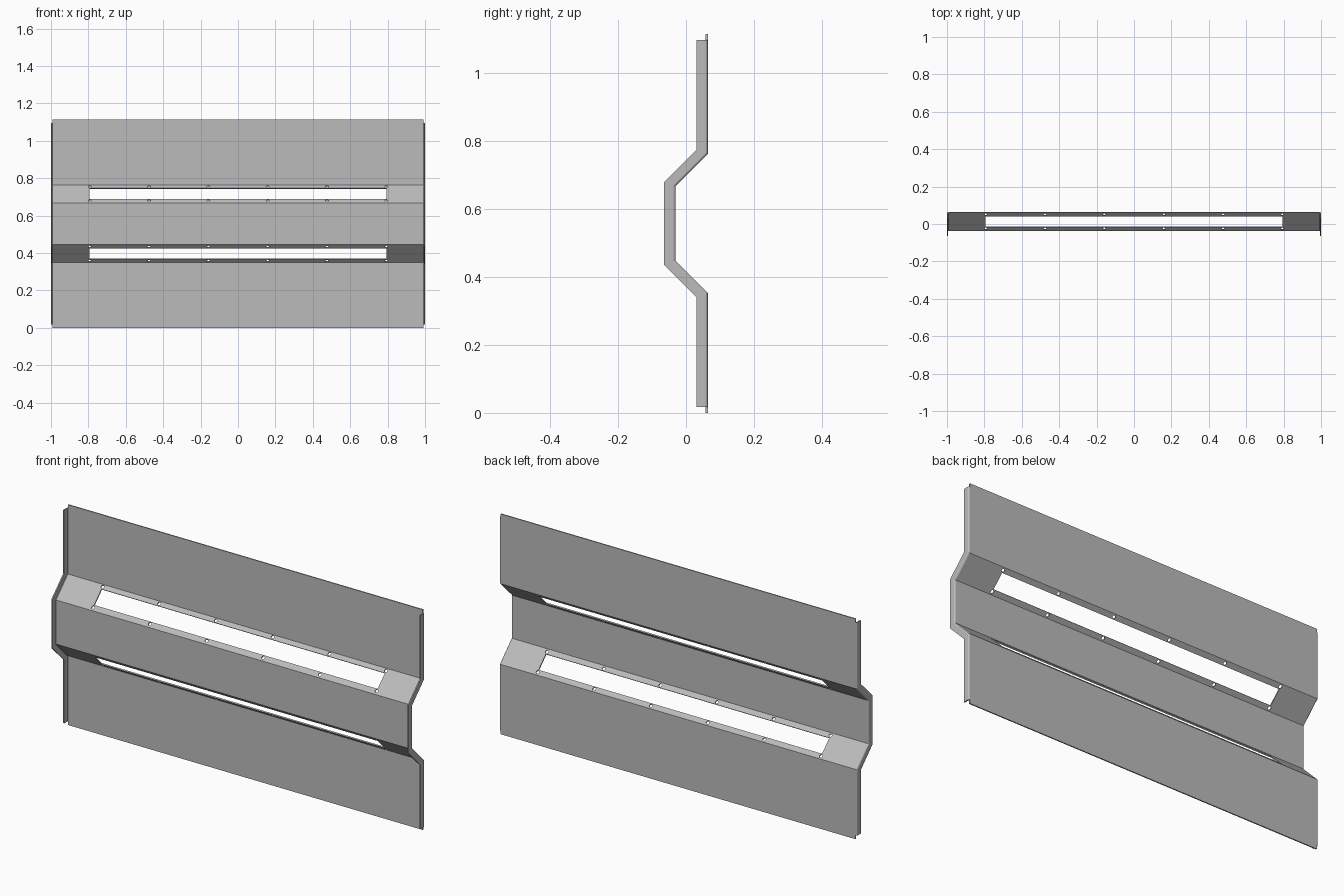
import bpy, bmesh, math
from mathutils import Matrix, Vector

cube = bpy.data.objects.get("Cube")
if cube:
    bpy.data.objects.remove(cube, do_unlink=True)

HEIGHT, THICK, DEPTH = 1.114, 0.006, 0.033
BACK, MID = 0.064, -0.031          # y of the outer walls and of the raised centre band
EDGE, BEND = 0.992, 0.008          # where the side bends begin, and their radius

steel = bpy.data.materials.new("steel grey")
steel.use_nodes = True
steel.diffuse_color = (0.5, 0.5, 0.5, 1)
steel.node_tree.nodes["Principled BSDF"].inputs["Base Color"].default_value = (0.5, 0.5, 0.5, 1)


def profile(margin):
    """Folded (y, z) line, symmetric about mid height."""
    lower = [(BACK, margin), (BACK, 0.353), (MID, 0.448)]
    return [Vector(p) for p in lower + [(y, HEIGHT - z) for y, z in reversed(lower)]]


def offset(line, d):
    """Shift the folded line forward by d with mitred corners."""
    normals = []
    for a, b in zip(line, line[1:]):
        t = (b - a).normalized()
        normals.append(Vector((-t.y, t.x)))
    result = []
    for i, p in enumerate(line):
        n, m = normals[max(i - 1, 0)], normals[min(i, len(normals) - 1)]
        result.append(p + (n + m) * d / (1 + n.dot(m)))
    return result


def make_object(name, bm):
    bmesh.ops.recalc_face_normals(bm, faces=bm.faces)
    mesh = bpy.data.meshes.new(name)
    bm.to_mesh(mesh)
    bm.free()
    mesh.materials.append(steel)
    obj = bpy.data.objects.new(name, mesh)
    bpy.context.collection.objects.link(obj)
    return obj


def sweep(name, section, margin):
    """Carry an (x, depth) section along the folded line."""
    bm = bmesh.new()
    columns = [[bm.verts.new((x, p.x, p.y)) for p in offset(profile(margin), d)]
               for x, d in section]
    for a, b in zip(columns, columns[1:] + columns[:1]):
        for i in range(len(a) - 1):
            bm.faces.new((a[i], b[i], b[i + 1], a[i + 1]))
    bm.faces.new([c[0] for c in columns])
    bm.faces.new([c[-1] for c in columns])
    return make_object(name, bm)


# Folded sheet
panel = sweep("folded_panel", [(-EDGE, 0), (EDGE, 0), (EDGE, THICK), (-EDGE, THICK)], 0)

# Forward-turned side flanges with a rounded bend
outer = [(EDGE + BEND * math.sin(a), BEND * (1 - math.cos(a)))
         for a in (math.radians(18 * i) for i in range(6))]
section = outer + [(EDGE + BEND, DEPTH), (EDGE + BEND - THICK, DEPTH),
                   (EDGE + BEND - THICK, BEND), (EDGE, THICK)]
for side, name in ((1, "left_flange"), (-1, "right_flange")):
    sweep(name, [(side * x, d) for x, d in section], 0.018)

# Long slots and screw holes through both sloping bands
bm = bmesh.new()
line = profile(0)
for i in (1, 3):
    a, b = line[i], line[i + 1]
    mid, along = (a + b) / 2, (b - a).normalized()
    frame = Matrix(((1, 0, 0, 0),
                    (0, along.x, -along.y, mid.x),
                    (0, along.y, along.x, mid.y),
                    (0, 0, 0, 1)))
    bmesh.ops.create_cube(bm, size=1, matrix=frame @ Matrix.Diagonal((1.586, 0.082, 0.05, 1)))
    for k in range(6):
        for s in (-0.053, 0.053):
            place = Matrix.Translation((-0.793 + k * 0.3172, s, 0))
            bmesh.ops.create_cone(bm, cap_ends=True, segments=16, radius1=0.008,
                                  radius2=0.008, depth=0.05, matrix=frame @ place)
cutter = make_object("slot_cutter", bm)
cutter.hide_render = True

cut = panel.modifiers.new("slots", 'BOOLEAN')
cut.operation, cut.solver, cut.object = 'DIFFERENCE', 'EXACT', cutter
bpy.context.view_layer.update()
panel_mesh = bpy.data.meshes.new_from_object(
    panel.evaluated_get(bpy.context.evaluated_depsgraph_get()))
panel.modifiers.clear()
panel.data = panel_mesh
bpy.data.objects.remove(cutter, do_unlink=True)
